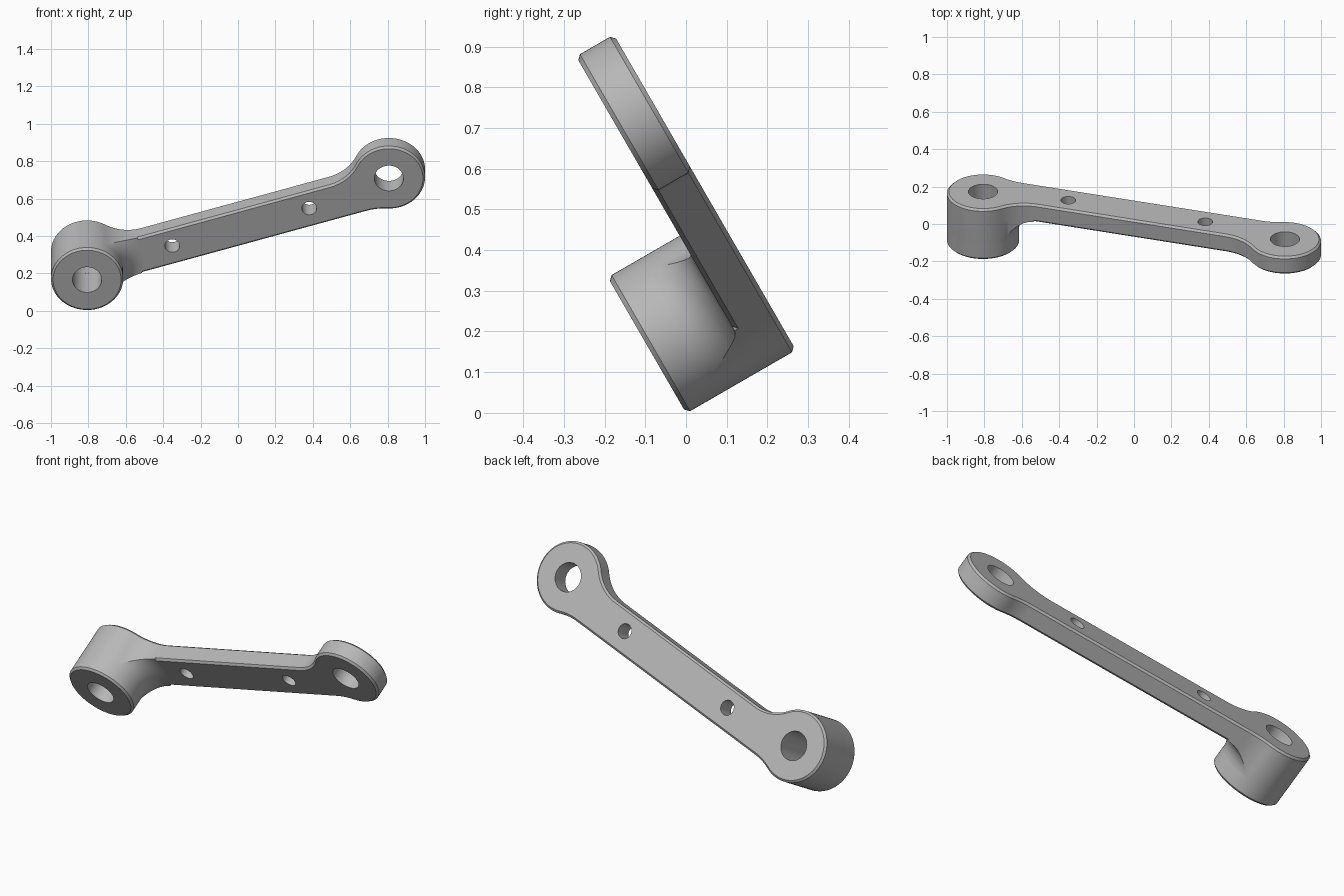
import bpy, bmesh
from math import sin, cos, pi, radians, sqrt, atan2
from mathutils import Matrix

if "Cube" in bpy.data.objects:
    bpy.data.objects.remove(bpy.data.objects["Cube"])

# Main dimensions, in the arm's own frame (x along arm, z towards its front)
REACH, EYE_R, HOLE_R = 0.846, 0.193, 0.078
BAR_TOP, BAR_LOW = 0.052, -0.161
BACK, FACE, CHAMFER = -0.311, -0.204, 0.011
FRAME = (Matrix.Rotation(radians(120), 4, 'X') @ Matrix.Translation((0, 0.446, 0))
         @ Matrix.Rotation(radians(17.5), 4, 'Z'))

grey = bpy.data.materials.new("plain_grey")
grey.use_nodes = True
colour = (0.48, 0.48, 0.48, 1)
grey.diffuse_color = colour
grey.node_tree.nodes["Principled BSDF"].inputs["Base Color"].default_value = colour


def arc(cx, cy, r, a, b, n):
    return [(cx + r * cos(a + (b - a) * i / n), cy + r * sin(a + (b - a) * i / n))
            for i in range(n + 1)]


def blend(level, r, side):
    """Centre of the fillet joining the bar edge to the eye, and its angle seen from the eye."""
    cy = level + side * r
    dx = sqrt((r + EYE_R) ** 2 - cy ** 2)
    return REACH - dx, cy, atan2(cy, -dx)


def outline():
    """Closed bar outline with a round eye at each end."""
    r_low, r_top = 0.32, 0.24
    lx, ly, la = blend(BAR_LOW, r_low, -1)
    ux, uy, ua = blend(BAR_TOP, r_top, 1)
    half = arc(lx, ly, r_low, pi / 2, la + pi, 10)
    half += arc(REACH, 0, EYE_R, la, ua, 56)[1:]
    half += arc(ux, uy, r_top, ua + pi, 1.5 * pi, 14)[1:] if ua + pi > 1.5 * pi else \
        arc(ux, uy, r_top, ua - pi, -pi / 2, 14)[1:]
    return half + [(-x, y) for x, y in reversed(half)]


def make(name, bm):
    bmesh.ops.recalc_face_normals(bm, faces=bm.faces)
    mesh = bpy.data.meshes.new(name)
    bm.to_mesh(mesh)
    bm.free()
    mesh.materials.append(grey)
    ob = bpy.data.objects.new(name, mesh)
    bpy.context.collection.objects.link(ob)
    ob.matrix_world = FRAME
    return ob


def prism(name, points, z0, z1, chamfer=0):
    bm = bmesh.new()
    base = bm.faces.new([bm.verts.new((x, y, z0)) for x, y in points])
    top = bmesh.ops.extrude_face_region(bm, geom=[base], use_keep_orig=True)
    bmesh.ops.translate(bm, vec=(0, 0, z1 - z0),
                        verts=[v for v in top["geom"] if isinstance(v, bmesh.types.BMVert)])
    if chamfer:
        rims = [e for e in bm.edges if abs(e.verts[0].co.z - e.verts[1].co.z) < 1e-6]
        bmesh.ops.bevel(bm, geom=rims, offset=chamfer, segments=1,
                        affect='EDGES', clamp_overlap=False)
    return make(name, bm)


def ring(name, profile, x, steps=80):
    """Closed (radius, z) profile turned about an upright axis at x."""
    bm = bmesh.new()
    loops = [[bm.verts.new((x + r * cos(2 * pi * i / steps), r * sin(2 * pi * i / steps), z))
              for r, z in profile] for i in range(steps)]
    n = len(profile)
    for i in range(steps):
        a, b = loops[i], loops[(i + 1) % steps]
        for j in range(n):
            k = (j + 1) % n
            bm.faces.new((a[j], b[j], b[k], a[k]))
    return make(name, bm)


def boolean(ob, tool, operation):
    """Apply a boolean, then discard the tool."""
    tool.hide_render = True
    mod = ob.modifiers.new("cut", 'BOOLEAN')
    mod.operation, mod.object, mod.solver = operation, tool, 'EXACT'
    bpy.context.view_layer.objects.active = ob
    bpy.ops.object.modifier_apply(modifier=mod.name)
    bpy.data.objects.remove(tool)


# Flat arm with an eye hole at each end and two small holes in the bar
shape = outline()
arm = prism("arm_plate", shape, BACK, FACE, CHAMFER)
for side in (-1, 1):
    for x, y, r, n in ((REACH, 0, HOLE_R, 48), (0.384, -0.049, 0.04, 32)):
        circle = arc(side * x, y, r, 0, 2 * pi, n)[:-1]
        boolean(arm, prism("hole_cutter", circle, BACK - 0.1, FACE + 0.1), 'DIFFERENCE')

# Long boss standing forward from one eye
boss = ring("boss", [(HOLE_R, BACK + 0.02), (EYE_R, BACK + 0.02), (EYE_R, -CHAMFER),
                     (EYE_R - CHAMFER, 0), (HOLE_R, 0)], -REACH)

# Hollow fillet running from the boss onto the bar, trimmed to the arm's outline
FILLET = 0.11
curve = arc(EYE_R + FILLET, FACE + FILLET, FILLET, pi, 1.5 * pi, 10)
fillet = ring("boss_fillet", [(0.15, FACE + FILLET)] + curve
              + [(EYE_R + FILLET, FACE - 0.04), (0.15, FACE - 0.04)], -REACH)
boolean(fillet, prism("fillet_trim", shape, BACK + 0.015, 0.05), 'INTERSECT')

# Smooth round surfaces, crisp edges
for ob in (arm, boss, fillet):
    bpy.ops.object.select_all(action='DESELECT')
    ob.select_set(True)
    bpy.context.view_layer.objects.active = ob
    bpy.ops.object.shade_smooth_by_angle(angle=radians(30))
